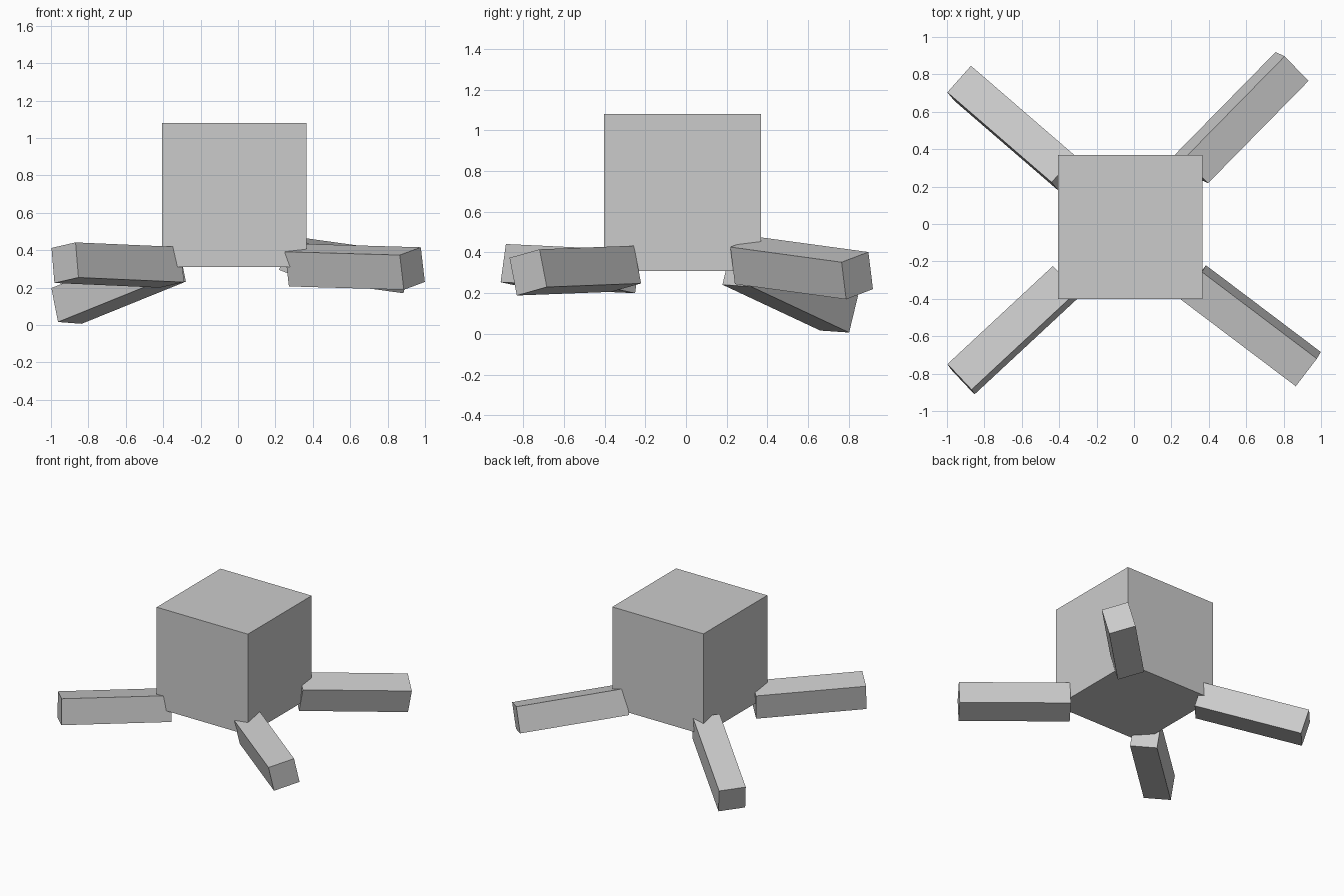
import bpy
from mathutils import Vector, Matrix

if "Cube" in bpy.data.objects:
    bpy.data.objects.remove(bpy.data.objects["Cube"])


def box(name, size, matrix):
    bpy.ops.mesh.primitive_cube_add(size=1)
    ob = bpy.context.object
    ob.name = name
    ob.data.transform(Matrix.Diagonal((*size, 1)))
    ob.matrix_world = matrix
    return ob


CUBE = 0.77    # body side, also leg length
THICK = 0.19   # leg thickness


def leg(name, foot, inward, across):
    """Square bar from the centre of its outer end, running inward."""
    x = Vector(inward).normalized()
    y = Vector(across)
    y = (y - x * y.dot(x)).normalized()
    z = x.cross(y)
    rot = Matrix((x, y, z)).transposed().to_4x4()
    centre = Vector(foot) + x * CUBE / 2
    return box(name, (CUBE, THICK, THICK), Matrix.Translation(centre) @ rot)


# Cube body
box("body", (CUBE, CUBE, CUBE), Matrix.Translation((-0.02, -0.017, 0.695)))

# Four splayed legs, each tilted and rolled differently
leg("front_left_leg", (-0.925, -0.83, 0.333), (0.57, 0.53, -0.025), (0.13, -0.14, 0.03))
leg("front_right_leg", (0.932, -0.776, 0.302), (-0.62, 0.468, 0.018), (0.11, 0.156, 0.043))
leg("back_right_leg", (0.845, 0.842, 0.286), (-0.54, -0.55, 0.075), (-0.123, 0.133, 0.049))
leg("back_left_leg", (-0.917, 0.753, 0.102), (0.556, -0.48, 0.225), (0.128, 0.145, -0.01))
